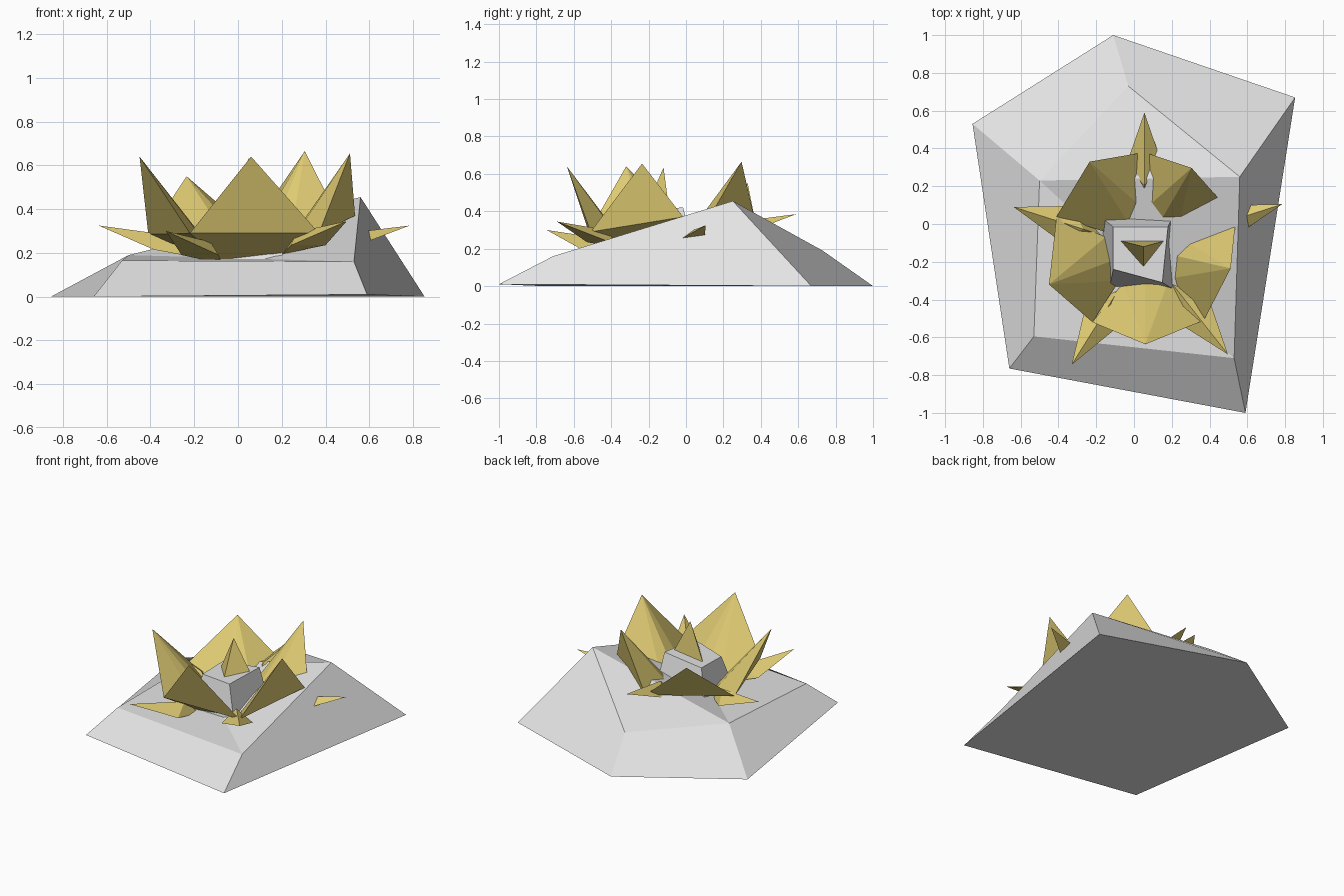
import bpy, bmesh, math
from mathutils import Vector

if "Cube" in bpy.data.objects:
    bpy.data.objects.remove(bpy.data.objects["Cube"])


def material(name, rgb):
    m = bpy.data.materials.new(name)
    m.diffuse_color = (*rgb, 1)
    m.use_nodes = True
    m.node_tree.nodes["Principled BSDF"].inputs["Base Color"].default_value = m.diffuse_color
    return m


STONE = material("pale grey stone", (0.77, 0.77, 0.77))
GOLD = material("soft gold", (0.74, 0.60, 0.17))


def build(name, verts, faces, mat):
    me = bpy.data.meshes.new(name)
    me.from_pydata([tuple(v) for v in verts], [], faces)
    bm = bmesh.new()
    bm.from_mesh(me)
    bmesh.ops.recalc_face_normals(bm, faces=bm.faces)
    bm.to_mesh(me)
    bm.free()
    me.materials.append(mat)
    ob = bpy.data.objects.new(name, me)
    bpy.context.collection.objects.link(ob)
    return ob


def frustum(name, low, high, top_faces, mat):
    """Join a lower and an upper outline with quads."""
    n = len(low)
    sides = [(i, (i + 1) % n, n + (i + 1) % n, n + i) for i in range(n)]
    tops = [tuple(n + i for i in f) for f in top_faces]
    return build(name, low + high, [tuple(range(n))] + sides + tops, mat)


# Rock base: uneven five-sided slab with a raised corner
frustum("rock_base",
        [(-0.11, 1, 0), (0.853, 0.67, 0), (0.59, -1, 0.01), (-0.66, -0.765, 0), (-0.855, 0.53, 0)],
        [(-0.03, 0.73, 0.19), (0.56, 0.25, 0.455), (0.53, -0.71, 0.16),
         (-0.53, -0.595, 0.165), (-0.50, 0.23, 0.19)],
        [(0, 1, 4), (1, 2, 4), (2, 3, 4)], STONE)

# Small stone in the middle of the flower
frustum("centre_stone",
        [(-0.19, 0.05, 0.15), (0.21, 0.05, 0.15), (0.215, -0.35, 0.15), (-0.13, -0.34, 0.15)],
        [(-0.11, -0.015, 0.385), (0.18, -0.015, 0.42), (0.15, -0.31, 0.405), (-0.11, -0.24, 0.38)],
        [(0, 1, 2, 3)], STONE)

# Spike standing on the centre stone
build("centre_spike",
      [(-0.07, -0.09, 0.385), (0.16, -0.09, 0.405), (0.05, -0.23, 0.385), (0.05, -0.12, 0.634)],
      [(0, 1, 2), (0, 1, 3), (1, 2, 3), (2, 0, 3)], GOLD)

C = Vector((0.055, -0.13, 0))


def ring_point(toward, radius, lift=0.0):
    """Point at a radius from the flower centre, following the sloping rock."""
    d = Vector((toward[0], toward[1], 0)) - C
    p = C + d.normalized() * radius
    p.z = 0.2 + 0.2 * (p.y - C.y) + 0.1 * (p.x - C.x) + lift
    return p


# Large petals: tips, and the low points shared by neighbours
tips = [(0.06, -0.637, 0.64), (0.512, -0.235, 0.655), (0.305, 0.297, 0.665),
        (-0.235, 0.33, 0.55), (-0.45, -0.32, 0.64)]
joints = [(-0.22, -0.52, 0.29), (0.37, -0.51, 0.29), (0.535, -0.015, 0.37),
          (0.055, 0.38, 0.30), (-0.41, 0.04, 0.285)]
right_back = (0.47, 0.11, 0.34)   # the right and back petals do not quite meet
for i, tip in enumerate(tips):
    left = Vector(right_back if i == 2 else joints[i])
    right = Vector(joints[(i + 1) % 5])
    mid = ring_point(tip, 0.165, 0.02)
    bl = ring_point(left, 0.225).lerp(mid, 0.12)
    br = ring_point(right, 0.225).lerp(mid, 0.12)
    build(f"large_petal_{i + 1}", [tip, left, right, bl, br, mid],
          [(0, 1, 2), (1, 3, 4, 2), (0, 5, 3), (0, 3, 1), (0, 2, 4), (0, 4, 5), (3, 5, 4)], GOLD)

# Narrow outer leaves between the large petals
for i, t in enumerate([(-0.33, -0.745, 0.30), (0.497, -0.69, 0.345), (0.785, 0.105, 0.325),
                       (0.055, 0.59, 0.385), (-0.637, 0.09, 0.325)]):
    tip = Vector(t)
    out = (Vector((tip.x, tip.y, 0)) - C).normalized()
    side = Vector((-out.y, out.x, 0))
    wide = C + out * 0.43
    low = Vector((0, 0, tip.z - 0.11))
    ridge = C + out * 0.34 + Vector((0, 0, tip.z - 0.05))
    root = C + out * 0.24 + Vector((0, 0, tip.z - 0.15))
    build(f"outer_leaf_{i + 1}", [tip, wide + side * 0.1 + low, wide - side * 0.1 + low, ridge, root],
          [(0, 1, 3), (0, 3, 2), (0, 2, 1), (1, 2, 4), (1, 4, 3), (2, 3, 4)], GOLD)
